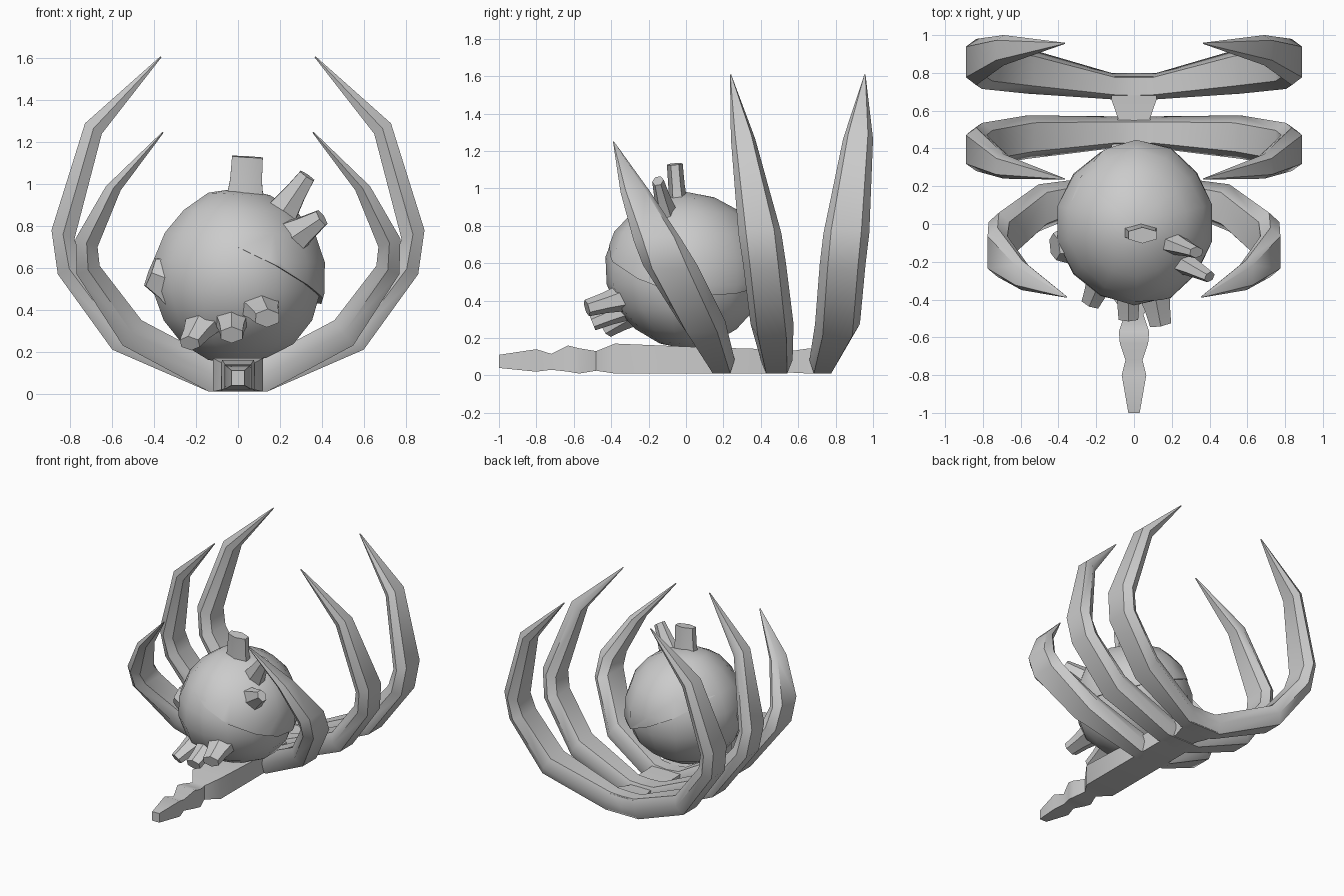
import bpy, bmesh, math
from mathutils import Vector

if "Cube" in bpy.data.objects:
    bpy.data.objects.remove(bpy.data.objects["Cube"])


def finish(name, bm, angle=40, mirror=False):
    bmesh.ops.recalc_face_normals(bm, faces=bm.faces)
    me = bpy.data.meshes.new(name)
    bm.to_mesh(me)
    bm.free()
    me.shade_smooth()
    me.set_sharp_from_angle(angle=math.radians(angle))
    ob = bpy.data.objects.new(name, me)
    bpy.context.collection.objects.link(ob)
    if mirror:
        ob.modifiers.new("mirror", 'MIRROR').merge_threshold = 0.001
    return ob


def loft(bm, rings, start=True):
    vs = [[bm.verts.new(p) for p in r] for r in rings]
    n = len(vs[0])
    for a, b in zip(vs, vs[1:]):
        for i in range(n):
            j = (i + 1) % n
            bm.faces.new((a[i], a[j], b[j], b[i]))
    bm.faces.new(vs[-1])
    if start:
        bm.faces.new(vs[0][::-1])


# Ribs: each station is outer x,z and inner x,z; ys gives front/back edges
def rib(name, path, ys):
    rings = []
    for (xo, zo, xi, zi), (a, b) in zip(path, ys):
        xm, zm, d = (xo + xi) / 2, (zo + zi) / 2, (b - a) * 0.17
        rings.append([(xo, a + d, zo), (xo, b - d, zo), (xm, b, zm),
                      (xi, b - d, zi), (xi, a + d, zi), (xm, a, zm)])
    bm = bmesh.new()
    loft(bm, rings, start=False)
    finish(name, bm, 50, mirror=True)


tall = [(0, .01, 0, .15), (.14, .01, .10, .155), (.60, .21, .53, .34), (.86, .57, .75, .62),
        (.89, .78, .78, .74), (.73, 1.29, .65, 1.24), (.37, 1.61, .365, 1.605)]
short = [(0, .01, 0, .15), (.14, .01, .10, .16), (.55, .23, .46, .35), (.77, .57, .66, .61),
         (.775, .74, .67, .70), (.63, .99, .56, .97), (.36, 1.25, .355, 1.245)]
rib("back_rib", tall, [(.66, .80), (.66, .80), (.69, .93), (.715, .96),
                       (.735, .98), (.84, 1.0), (.953, .96)])
rib("middle_rib", tall, [(.40, .57), (.40, .57), (.345, .575), (.305, .535),
                         (.28, .51), (.24, .37), (.235, .242)])
rib("front_rib", short, [(.12, .26), (.12, .26), (-.04, .21), (-.23, .06),
                         (-.28, -.02), (-.35, -.19), (-.39, -.383)])

# Spine with knobbly tail: y, half width, bottom, top
spine = [(-1, .03, .04, .11), (-.80, .065, .02, .14), (-.72, .045, .03, .115),
         (-.63, .075, .02, .16), (-.57, .08, .01, .145), (-.48, .05, .025, .13),
         (-.38, .12, .01, .17), (.1, .12, .01, .15), (.45, .12, .01, .14),
         (.56, .085, .015, .13), (.66, .12, .01, .145), (.78, .12, .015, .145)]
bm = bmesh.new()
loft(bm, [[(-w, y, a), (w, y, a), (w, y, b), (-w, y, b)] for y, w, a, b in spine])
finish("spine", bm, 45)


# Heart body and overlapping lobe, slightly irregular balls
def ball(c, r, cut=None):
    bm = bmesh.new()
    bmesh.ops.create_uvsphere(bm, u_segments=14, v_segments=9, radius=1)
    for v in bm.verts:
        k = 1 + .015 * math.sin(5 * v.co.x + 3 * v.co.z) + .01 * math.cos(6 * v.co.y)
        v.co = Vector(c) + Vector([q * s * k for q, s in zip(v.co, r)])
    if cut:
        bmesh.ops.bisect_plane(bm, geom=bm.verts[:] + bm.edges[:] + bm.faces[:],
                               plane_co=cut[0], plane_no=cut[1], clear_inner=True)
        bmesh.ops.holes_fill(bm, edges=[e for e in bm.edges if e.is_boundary])
    return bm


finish("heart_body", ball((0, 0, .56), (.415, .43, .415)))
finish("heart_upper_lobe", ball((.01, .005, .555), (.425, .44, .42),
                                ((0, -.3, .68), (.42, .15, .9))))


# Vessel stubs: base, tip, base radius, tip radius, flattening in y or z
def stub(name, p, q, r1, r2, flat=.7):
    p, q = Vector(p), Vector(q)
    d = (q - p).normalized()
    u = d.cross(Vector((0, 1, 0)) if abs(d.y) < .7 else Vector((0, 0, 1))).normalized()
    w = d.cross(u)
    rings = []
    for t, r in ((0, r1), (.55, (r1 + r2) * .45), (1, r2)):
        rings.append([p.lerp(q, t) + r * (u * math.cos(a) + w * flat * math.sin(a))
                      for a in (math.pi / 6 + i * math.pi / 3 for i in range(6))])
    bm = bmesh.new()
    loft(bm, rings)
    finish(name, bm)


stub("top_stub", (.03, -.04, .88), (.045, -.06, 1.13), .11, .085, .5)
stub("upper_stub", (.20, -.10, .85), (.33, -.15, 1.04), .09, .045)
stub("side_stub", (.22, -.18, .72), (.40, -.28, .84), .11, .045)
stub("lower_left_stub", (-.16, -.26, .34), (-.23, -.42, .24), .10, .055)
stub("lower_middle_stub", (-.03, -.30, .36), (-.03, -.50, .28), .09, .06)
stub("lower_right_stub", (.10, -.32, .42), (.14, -.53, .36), .11, .065)
stub("left_flap", (-.26, -.10, .52), (-.42, -.12, .58), .17, .08, .9)
